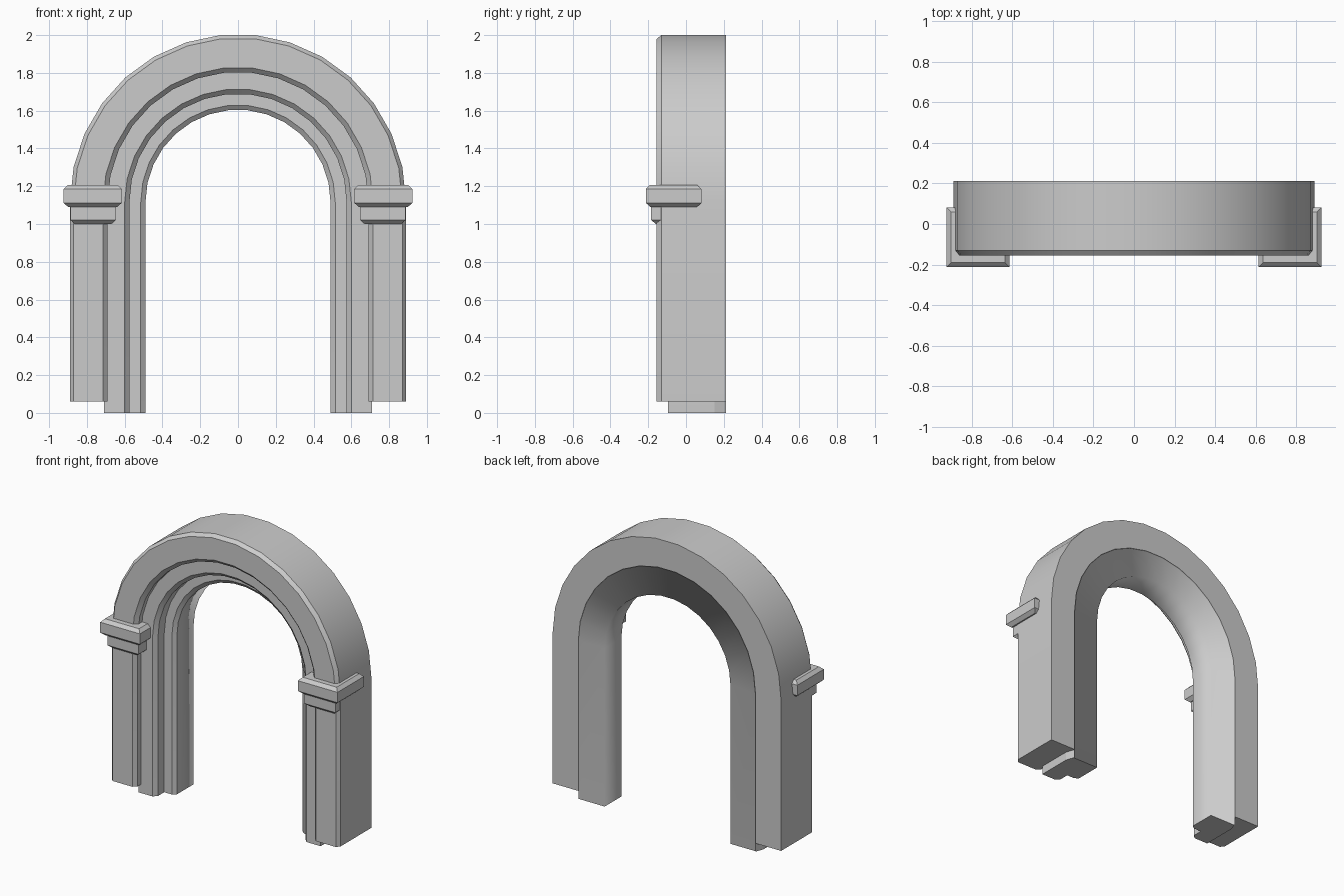
import bpy, bmesh, math

cube = bpy.data.objects.get("Cube")
if cube:
    bpy.data.objects.remove(cube, do_unlink=True)

# Stone material
stone = bpy.data.materials.new("grey stone")
stone.use_nodes = True
GREY = (0.6, 0.6, 0.6, 1)
stone.diffuse_color = GREY
stone.node_tree.nodes["Principled BSDF"].inputs["Base Color"].default_value = GREY

SPRING = 1.115   # height where the curve of the arch begins
SEGMENTS = 15


def finish(bm, name):
    bmesh.ops.recalc_face_normals(bm, faces=bm.faces)
    mesh = bpy.data.meshes.new(name)
    bm.to_mesh(mesh)
    bm.free()
    mesh.materials.append(stone)
    obj = bpy.data.objects.new(name, mesh)
    bpy.context.collection.objects.link(obj)
    return obj


def loft(bm, rings):
    """Skin closed rings of points and cap both ends."""
    loops = [[bm.verts.new(p) for p in ring] for ring in rings]
    n = len(loops[0])
    for a, b in zip(loops, loops[1:]):
        for i in range(n):
            j = (i + 1) % n
            bm.faces.new((a[i], a[j], b[j], b[i]))
    bm.faces.new(loops[0])
    bm.faces.new(loops[-1])
    return loops


def arch(name, section, base, soft=()):
    """Sweep a (radius, y) section up one leg, round the top and down the other.
    Corners of the section are sharp except those listed in soft."""
    rings = [[(r, y, base) for r, y in section]]
    for k in range(SEGMENTS + 1):
        a = math.pi * k / SEGMENTS
        rings.append([(r * math.cos(a), y, SPRING + r * math.sin(a)) for r, y in section])
    rings.append([(-r, y, base) for r, y in section])
    bm = bmesh.new()
    loops = loft(bm, rings)
    for f in bm.faces:
        f.smooth = True
    for i in range(len(section)):
        if i not in soft:
            for a, b in zip(loops, loops[1:]):
                bm.edges.get((a[i], b[i])).smooth = False
    for loop in (loops[0], loops[-1]):
        for i, v in enumerate(loop):
            bm.edges.get((v, loop[i - 1])).smooth = False
    return finish(bm, name)


def block(name, x0, x1, y0, y1, levels):
    """Box whose outline is inset at each (height, inset) level."""
    bm = bmesh.new()
    loft(bm, [[(x0 + d, y0 + d, z), (x1 - d, y0 + d, z),
               (x1 - d, y1 - d, z), (x0 + d, y1 - d, z)] for z, d in levels])
    return finish(bm, name)


# Outer band with chamfered front edges
arch("outer_arch", [(0.89, 0.213), (0.89, -0.13), (0.87, -0.155),
                    (0.715, -0.155), (0.69, -0.13), (0.69, 0.213)], 0.06)

# Stepped inner band, softly shaded round the slightly recessed back
arch("inner_arch", [(0.689, 0.213), (0.689, 0.205), (0.49, 0.205), (0.49, 0.02),
                    (0.515, 0), (0.575, 0), (0.575, -0.07), (0.6, -0.095),
                    (0.71, -0.095), (0.71, 0.15)], 0, soft=(1, 2))

# Capitals on both legs
for side, sign in (("left", 1), ("right", -1)):
    def span(a, b):
        return sorted((sign * a, sign * b))
    block(side + "_capital_slab", *span(0.615, 0.924), -0.213, 0.082,
          [(1.09, 0.025), (1.112, 0), (1.185, 0), (1.207, 0.022)])
    block(side + "_capital_neck", *span(0.645, 0.888), -0.185, 0.0,
          [(1.0, 0.025), (1.022, 0), (1.1, 0)])
